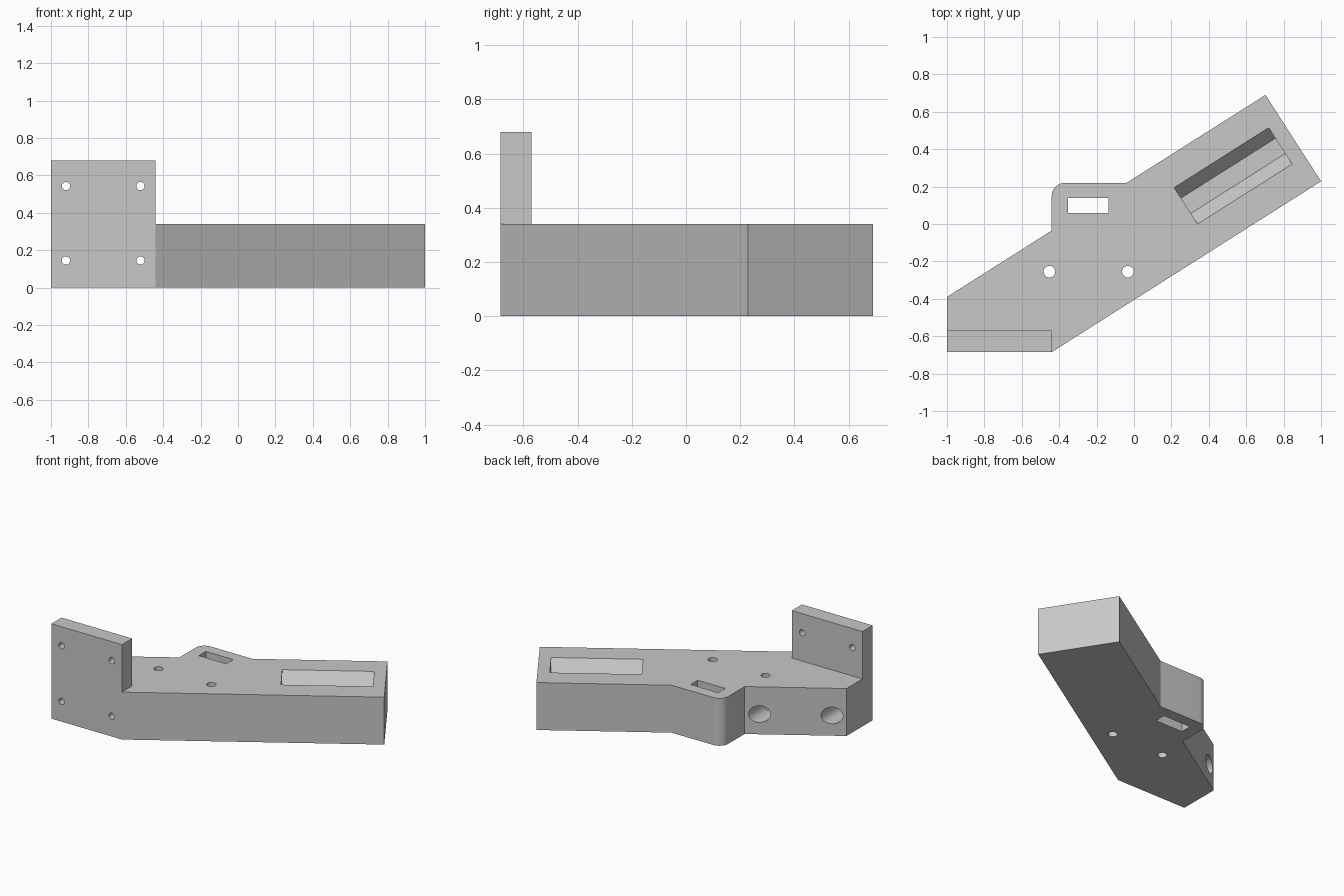
import bpy, bmesh, math
from mathutils import Matrix, Vector

cube = bpy.data.objects.get("Cube")
if cube:
    bpy.data.objects.remove(cube, do_unlink=True)

grey = bpy.data.materials.new("plain_grey")
grey.use_nodes = True
grey.diffuse_color = (0.58, 0.58, 0.58, 1)
grey.node_tree.nodes["Principled BSDF"].inputs["Base Color"].default_value = (0.58, 0.58, 0.58, 1)

H = 0.34            # arm height
PLATE_TOP = 0.68
PLATE_BACK = -0.57


def finish(name, bm):
    bmesh.ops.recalc_face_normals(bm, faces=bm.faces)
    mesh = bpy.data.meshes.new(name)
    bm.to_mesh(mesh)
    bm.free()
    mesh.materials.append(grey)
    obj = bpy.data.objects.new(name, mesh)
    bpy.context.collection.objects.link(obj)
    return obj


def prism(name, points, direction):
    """Extrude a planar outline of 3D points along a direction."""
    bm = bmesh.new()
    face = bm.faces.new([bm.verts.new(p) for p in points])
    new = bmesh.ops.extrude_face_region(bm, geom=[face])["geom"]
    bmesh.ops.translate(bm, vec=direction,
                        verts=[v for v in new if isinstance(v, bmesh.types.BMVert)])
    return finish(name, bm)


def box(name, low, high):
    (x0, y0, z0), (x1, y1, z1) = low, high
    outline = [(x0, y0, z0), (x1, y0, z0), (x1, y1, z0), (x0, y1, z0)]
    return prism(name, outline, (0, 0, z1 - z0))


def rod(name, start, end, radius):
    a, b = Vector(start), Vector(end)
    bm = bmesh.new()
    turn = (b - a).to_track_quat('Z', 'Y').to_matrix().to_4x4()
    bmesh.ops.create_cone(bm, cap_ends=True, segments=40, radius1=radius, radius2=radius,
                          depth=(b - a).length,
                          matrix=Matrix.Translation((a + b) / 2) @ turn)
    return finish(name, bm)


def combine(target, tool, operation):
    """Apply a boolean and remove the tool object."""
    mod = target.modifiers.new("boolean", 'BOOLEAN')
    mod.operation = operation
    mod.solver = 'EXACT'
    mod.object = tool
    bpy.context.view_layer.objects.active = target
    bpy.ops.object.modifier_apply(modifier=mod.name)
    bpy.data.objects.remove(tool, do_unlink=True)


# Angled arm with a side lug that has one rounded corner
R = 0.07
corner = [(-0.44 + R - R * math.sin(t), 0.22 - R + R * math.cos(t))
          for t in (math.pi / 2 * i / 10 for i in range(11))]
outline = [(-1, -0.685), (-0.44, -0.685), (1, 0.228), (0.703, 0.69), (-0.04, 0.22),
           *corner, (-0.44, -0.035), (-1, -0.39)]
bracket = prism("angled_bracket", [(x, y, 0) for x, y in outline], (0, 0, H))

# Upright mounting plate
combine(bracket, box("mounting_plate", (-1, -0.685, 0), (-0.44, PLATE_BACK, PLATE_TOP)), 'UNION')

# Plate screw holes; the lower pair open into wide bores at the back
for x in (-0.92, -0.522):
    for z in (0.145, 0.543):
        combine(bracket, rod("screw_hole", (x, -1, z), (x, 0.05, z), 0.022), 'DIFFERENCE')
    combine(bracket, rod("wide_bore", (x, PLATE_BACK, 0.145), (x, 0.1, 0.145), 0.06), 'DIFFERENCE')

# Vertical holes through the arm
for x in (-0.452, -0.033):
    combine(bracket, rod("arm_hole", (x, -0.255, -0.1), (x, -0.255, 0.5), 0.031), 'DIFFERENCE')

# Rectangular slot through the lug
combine(bracket, box("lug_slot", (-0.353, 0.06, -0.1), (-0.135, 0.14, 0.5)), 'DIFFERENCE')

# Long pocket with sloping sides and a flat floor, near the arm's end
near, far = Vector((0.34, 0, H)), Vector((0.215, 0.195, H))
across, along = far - near, Vector((0.505, 0.32, 0))
section = [(0, 0.05), (0, 0), (0.29, -0.085), (0.71, -0.085), (1, 0), (1, 0.05)]
pocket = [near + across * s + Vector((0, 0, d)) for s, d in section]
combine(bracket, prism("long_pocket", pocket, along), 'DIFFERENCE')

# Round walls shade smoothly, corners stay sharp
bpy.ops.object.select_all(action='DESELECT')
bracket.select_set(True)
bpy.context.view_layer.objects.active = bracket
bpy.ops.object.shade_smooth_by_angle(angle=math.radians(25))
